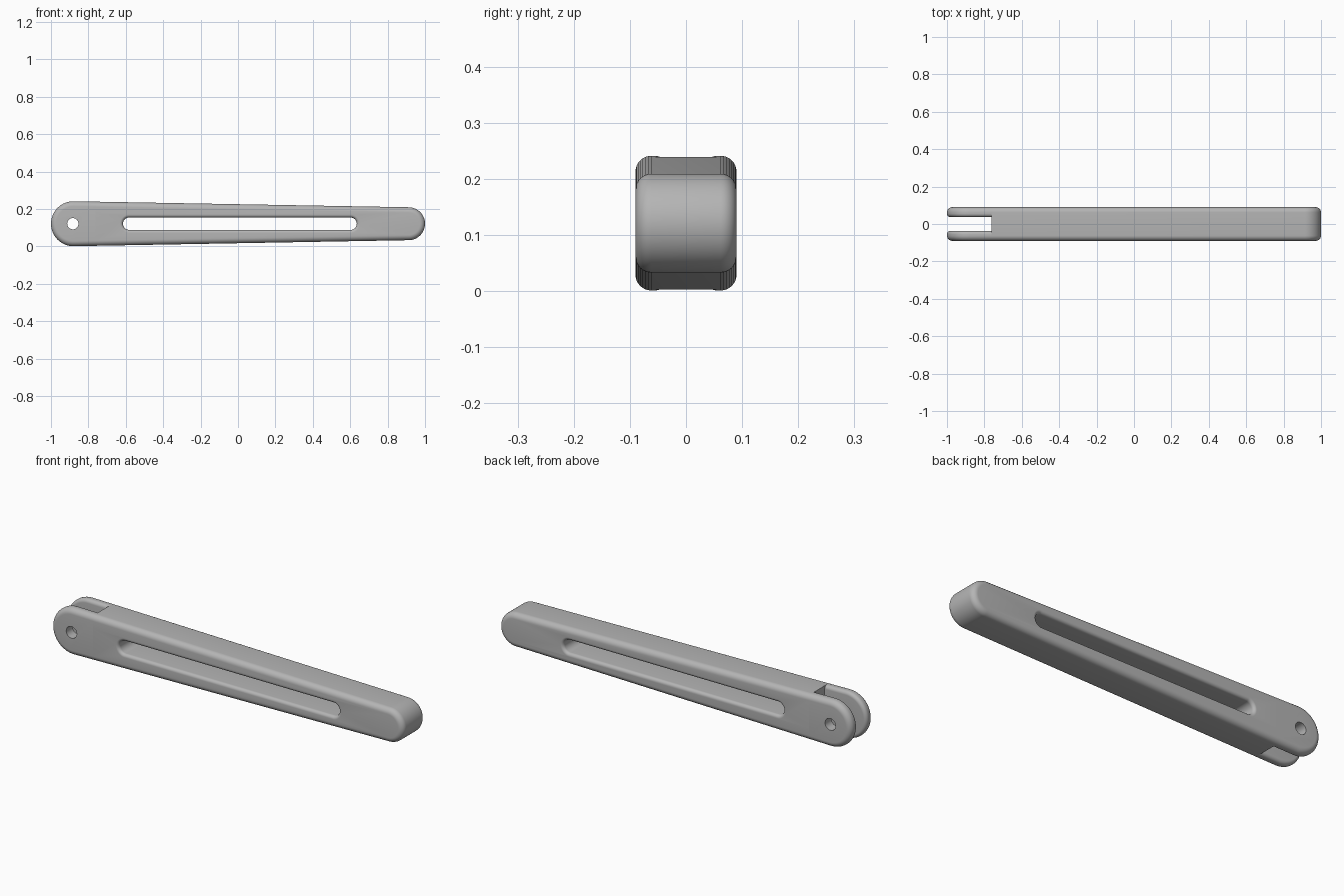
import bpy
import bmesh
from math import acos, cos, sin, pi
from mathutils import Vector

cube = bpy.data.objects.get("Cube")
if cube:
    bpy.data.objects.remove(cube, do_unlink=True)

HALF_WIDTH = 0.09
EDGE = 0.028        # outer edge rounding
GAP = 0.037         # half width of the fork gap
FORK_X = -0.762     # where the fork gap ends
MID_Z = 0.121

grey = bpy.data.materials.new("plain_grey")
grey.use_nodes = True
colour = (0.46, 0.46, 0.46, 1)
grey.diffuse_color = colour
grey.node_tree.nodes["Principled BSDF"].inputs["Base Color"].default_value = colour


def outline(x1, r1, x2, r2, inset, y, steps=32):
    """Ring around two circles joined by their tangents."""
    tangent = acos((r1 - r2) / (x2 - x1))
    ring = []
    for x, r, start, end in ((x2, r2, -tangent, tangent),
                             (x1, r1, tangent, 2 * pi - tangent)):
        for i in range(steps + 1):
            a = start + (end - start) * i / steps
            ring.append(Vector((x + (r - inset) * cos(a), y, MID_Z + (r - inset) * sin(a))))
    return ring


def loft(name, circles, layers):
    """Closed solid skinned through outlines along y."""
    bm = bmesh.new()
    rings = [[bm.verts.new(p) for p in outline(*circles, inset, y)] for y, inset in layers]
    count = len(rings[0])
    for a, b in zip(rings, rings[1:]):
        for i in range(count):
            j = (i + 1) % count
            bm.faces.new((a[i], a[j], b[j], b[i]))
    bm.faces.new(rings[0])
    bm.faces.new(rings[-1])
    bmesh.ops.recalc_face_normals(bm, faces=bm.faces[:])
    mesh = bpy.data.meshes.new(name)
    bm.to_mesh(mesh)
    bm.free()
    mesh.materials.append(grey)
    obj = bpy.data.objects.new(name, mesh)
    bpy.context.collection.objects.link(obj)
    return obj


def rounding(y, radius, side, steps=8):
    """Quarter-round layers from the flat face at y inward; side is the face direction."""
    return [(y - side * radius * (1 - sin(a)), radius * (1 - cos(a)))
            for a in (pi / 2 * (1 - i / steps) for i in range(steps + 1))]


def carve(target, tool):
    mod = target.modifiers.new("carve", "BOOLEAN")
    mod.operation = "DIFFERENCE"
    mod.solver = "EXACT"
    mod.object = tool
    bpy.context.view_layer.update()
    bpy.context.view_layer.objects.active = target
    bpy.ops.object.modifier_apply(modifier=mod.name)
    bpy.data.objects.remove(tool, do_unlink=True)


def trim(obj, keep_right, cap):
    """Keep one side of the fork plane, then smooth the curves."""
    bm = bmesh.new()
    bm.from_mesh(obj.data)
    cut = bmesh.ops.bisect_plane(
        bm, geom=bm.verts[:] + bm.edges[:] + bm.faces[:], plane_co=(FORK_X, 0, 0),
        plane_no=(1, 0, 0), clear_inner=keep_right, clear_outer=not keep_right)
    if cap:
        # The cut loop is convex, so order its points by angle around the centre
        points = [v for v in cut["geom_cut"] if isinstance(v, bmesh.types.BMVert)]
        points.sort(key=lambda v: Vector((v.co.y, v.co.z - MID_Z)).angle_signed(Vector((1, 0))))
        wall = bm.faces.new(points)
        wall.normal_update()
        if wall.normal.x > 0:
            wall.normal_flip()
    bm.to_mesh(obj.data)
    bm.free()
    bpy.ops.object.select_all(action="DESELECT")
    obj.select_set(True)
    bpy.context.view_layer.objects.active = obj
    bpy.ops.object.shade_smooth_by_angle(angle=pi / 6)


# Tapered arm with rounded edges
arm_shape = (-0.88, 0.12, 0.912, 0.088)
outer = rounding(HALF_WIDTH, EDGE, 1)
mirrored = [(-y, inset) for y, inset in outer]
arm = loft("slotted_arm", arm_shape, mirrored + outer[::-1])

# Long slot with softened rims
flare = 0.016
rim = [(HALF_WIDTH - flare * (1 - cos(a)), -flare * (1 - sin(a)))
       for a in (pi / 2 * i / 8 for i in range(9))]
rim = [(HALF_WIDTH + 0.02, -flare * 1.01)] + rim
slot = loft("slot_cutter", (-0.582, 0.033, 0.602, 0.033),
            [(-y, inset) for y, inset in rim] + rim[::-1])
carve(arm, slot)
trim(arm, keep_right=True, cap=True)

# Fork prongs, rounded on both faces, each with a pin hole
for side, label in ((1, "back"), (-1, "front")):
    layers = outer + rounding(GAP, 0.018, -1)[::-1]
    prong = loft(label + "_prong", arm_shape, [(side * y, inset) for y, inset in layers])
    bpy.ops.mesh.primitive_cylinder_add(vertices=40, radius=0.03, depth=0.4,
                                        location=(-0.883, 0, MID_Z), rotation=(pi / 2, 0, 0))
    pin_hole = bpy.context.object
    pin_hole.data.materials.append(grey)
    carve(prong, pin_hole)
    trim(prong, keep_right=False, cap=False)
